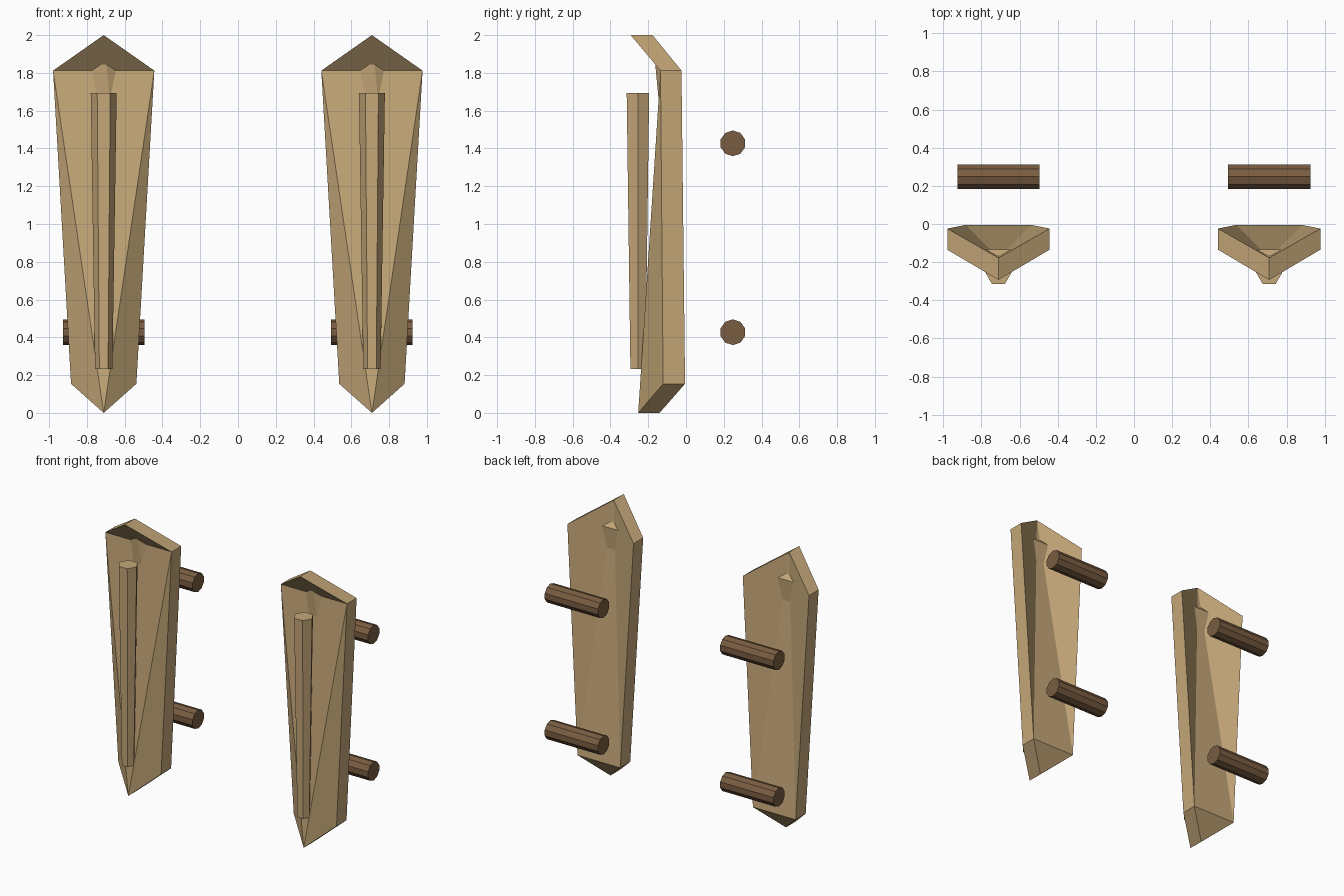
import bpy, bmesh
from mathutils import Matrix
from math import pi

cube = bpy.data.objects.get("Cube")
if cube:
    bpy.data.objects.remove(cube, do_unlink=True)


def material(name, rgb):
    mat = bpy.data.materials.new(name)
    mat.use_nodes = True
    mat.diffuse_color = (*rgb, 1)
    mat.node_tree.nodes["Principled BSDF"].inputs["Base Color"].default_value = (*rgb, 1)
    return mat


tan = material("tan wood", (0.56, 0.39, 0.19))
brown = material("dark brown wood", (0.195, 0.109, 0.053))


def finish(bm, name, mat, location):
    mesh = bpy.data.meshes.new(name)
    bm.to_mesh(mesh)
    bm.free()
    mesh.materials.append(mat)
    obj = bpy.data.objects.new(name, mesh)
    obj.location = location
    bpy.context.collection.objects.link(obj)


def board(name, x):
    """Tapered plank with its top and bottom points bent forward."""
    # half width, height, front depth, back depth
    tip = (0, 2.0, -0.293, -0.177)
    shoulder = (0.268, 1.812, -0.135, -0.024)
    hip = (0.173, 0.154, -0.121, -0.005)
    foot = (0, 0, -0.253, -0.14)
    outline = [(tip, 1), (shoulder, 1), (hip, 1), (foot, 1), (hip, -1), (shoulder, -1)]
    bm = bmesh.new()
    front = [bm.verts.new((s * p[0], p[2], p[1])) for p, s in outline]
    back = [bm.verts.new((s * p[0], p[3], p[1])) for p, s in outline]
    # Creased front and back
    for tri in ((0, 5, 1), (5, 3, 1), (5, 4, 3), (1, 3, 2)):
        bm.faces.new([front[i] for i in tri])
    for tri in ((0, 1, 2), (0, 2, 4), (0, 4, 5), (2, 3, 4)):
        bm.faces.new([back[i] for i in tri])
    # Rim
    for i in range(6):
        j = (i + 1) % 6
        bm.faces.new((front[i], front[j], back[j], back[i]))
    finish(bm, name, tan, (x, 0, 0))


def prism(name, mat, location, sides, r1, r2, length, rotation):
    bm = bmesh.new()
    bmesh.ops.create_cone(bm, cap_ends=True, segments=sides, radius1=r1,
                          radius2=r2, depth=length, matrix=rotation)
    finish(bm, name, mat, location)


for side, x in (("left", 0.709), ("right", -0.711)):
    board(side + "_board", x)
    # Tapered six-sided rib with a flat facing forward
    prism(side + "_rib", tan, (x, -0.2545, 0.9635), 6, 0.046, 0.0687, 1.461,
          Matrix.Rotation(pi / 2, 4, "Z"))
    # Crosswise pegs behind the board
    for level, z in (("lower", 0.427), ("upper", 1.427)):
        prism(f"{side}_{level}_peg", brown, (x, 0.248, z), 10, 0.068, 0.068, 0.431,
              Matrix.Rotation(pi / 2, 4, "Y") @ Matrix.Rotation(pi / 2, 4, "Z"))

# Turn the ribs and pegs so their corners line up with the axes
for obj in bpy.context.collection.objects:
    if obj.type != "MESH" or not obj.name.endswith(("_rib", "_peg")):
        continue
    axis = "Z" if obj.name.endswith("_rib") else "X"
    verts = obj.data.vertices
    radius = max((v.co.xy if axis == "Z" else v.co.yz).length for v in verts)
    reach = max(v.co.x if axis == "Z" else v.co.z for v in verts)
    if reach < radius * 0.99:
        obj.data.transform(Matrix.Rotation(pi / (6 if axis == "Z" else 10), 4, axis))
